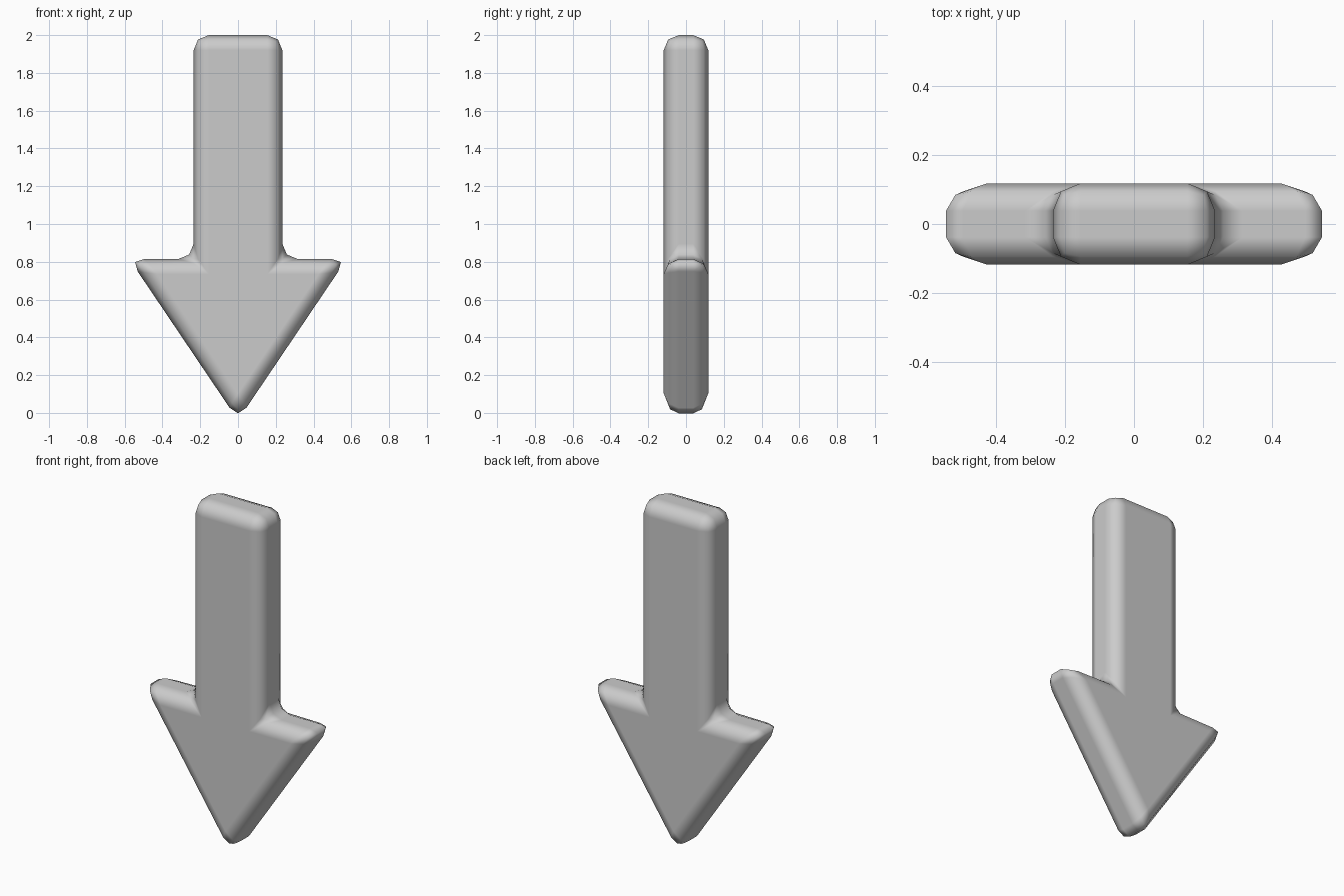
import bpy
import bmesh

if "Cube" in bpy.data.objects:
    bpy.data.objects.remove(bpy.data.objects["Cube"])

HALF_DEPTH = 0.118
BEVEL = 0.08

# Right half of the arrow outline (x, z) from tip to top; the left half is mirrored
right = [(0.576, 0.815), (0.235, 0.815), (0.235, 2.0)]
outline = [(0.0, -0.039)] + right + [(-x, z) for x, z in reversed(right)]

# Extrude the outline through the depth
bm = bmesh.new()
face = bm.faces.new([bm.verts.new((x, -HALF_DEPTH, z)) for x, z in outline])
ext = bmesh.ops.extrude_face_region(bm, geom=[face], use_keep_orig=True)
moved = [g for g in ext["geom"] if isinstance(g, bmesh.types.BMVert)]
bmesh.ops.translate(bm, verts=moved, vec=(0, 2 * HALF_DEPTH, 0))
bmesh.ops.recalc_face_normals(bm, faces=bm.faces)
for f in bm.faces:
    f.smooth = True

mesh = bpy.data.meshes.new("down_arrow")
bm.to_mesh(mesh)
bm.free()
arrow = bpy.data.objects.new("down_arrow", mesh)
bpy.context.collection.objects.link(arrow)

# Rounded edges with flat-shaded main faces
bev = arrow.modifiers.new("rounded_edges", "BEVEL")
bev.width = BEVEL
bev.segments = 2
bev.limit_method = 'ANGLE'
bev.use_clamp_overlap = False
bev.harden_normals = True
